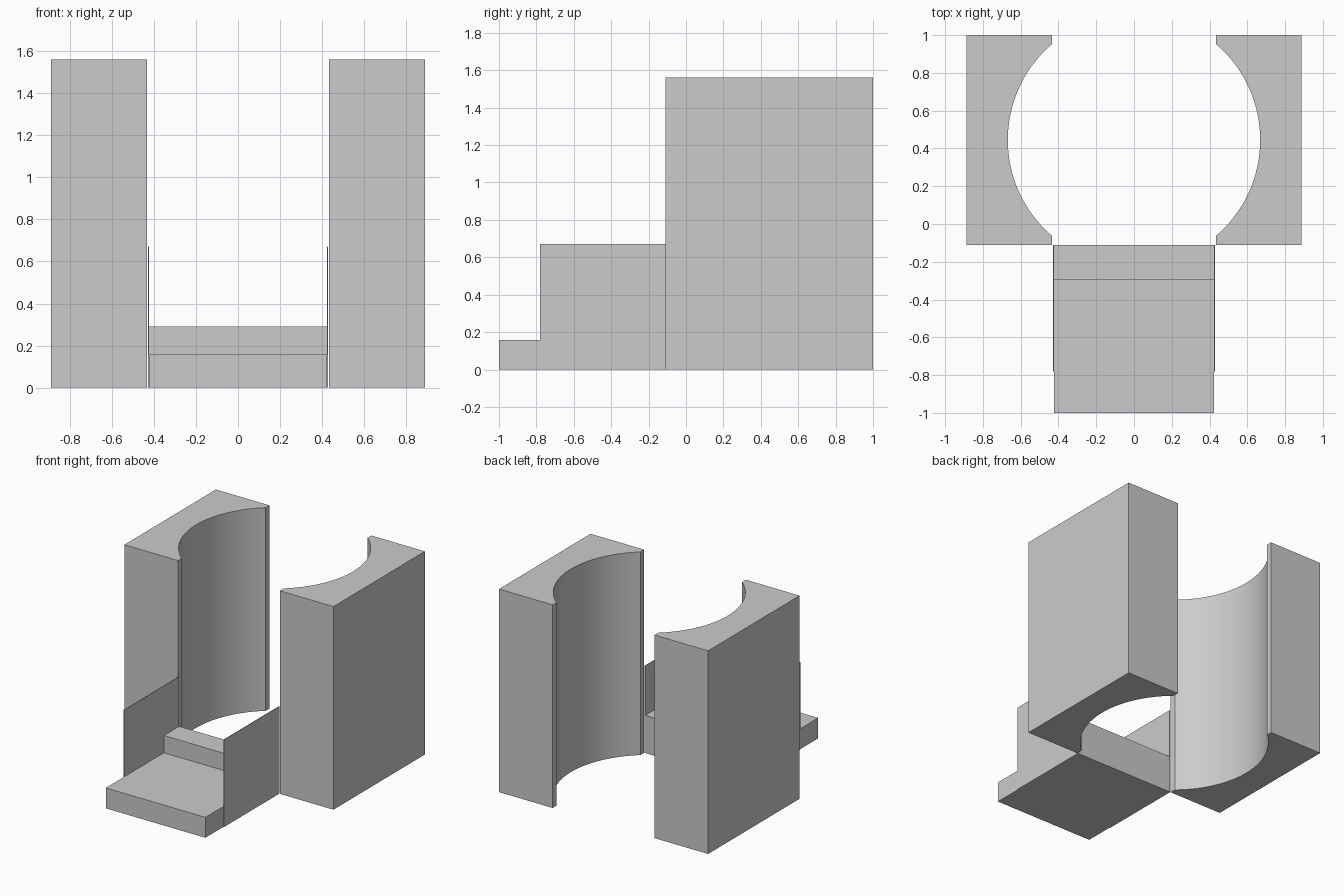
import bpy
import bmesh
import math

cube = bpy.data.objects.get("Cube")
if cube:
    bpy.data.objects.remove(cube, do_unlink=True)

grey = bpy.data.materials.new("plain grey")
grey.use_nodes = True
colour = (0.6, 0.6, 0.6, 1)
grey.diffuse_color = colour
grey.node_tree.nodes["Principled BSDF"].inputs["Base Color"].default_value = colour


def extrude_profile(name, points, offset):
    """Closed solid made by sweeping a 3D outline along an offset."""
    bm = bmesh.new()
    face = bm.faces.new([bm.verts.new(p) for p in points])
    moved = bmesh.ops.extrude_face_region(bm, geom=[face], use_keep_orig=True)["geom"]
    bmesh.ops.translate(bm, vec=offset,
                        verts=[v for v in moved if isinstance(v, bmesh.types.BMVert)])
    bmesh.ops.recalc_face_normals(bm, faces=bm.faces)
    mesh = bpy.data.meshes.new(name)
    bm.to_mesh(mesh)
    bm.free()
    mesh.materials.append(grey)
    obj = bpy.data.objects.new(name, mesh)
    bpy.context.collection.objects.link(obj)
    return obj


# Shared dimensions
inner, outer, height = 0.433, 0.888, 1.56
front, back = -0.11, 1.0
centre_y, radius, segments = 0.445, 0.668, 48
half_angle = math.acos(inner / radius)

for side, sign in (("left", 1), ("right", -1)):
    # Tall block with a cylindrical hollow in its inner face
    outline = [(inner, front), (outer, front), (outer, back), (inner, back)]
    for i in range(segments + 1):
        a = half_angle * (1 - 2 * i / segments)
        outline.append((radius * math.cos(a), centre_y + radius * math.sin(a)))
    block = extrude_profile(side + "_hollowed_block",
                            [(sign * x, y, 0) for x, y in outline], (0, 0, height))
    bpy.ops.object.select_all(action="DESELECT")
    block.select_set(True)
    bpy.context.view_layer.objects.active = block
    bpy.ops.object.shade_smooth_by_angle(angle=math.radians(20))

    # Thin panel beside the steps
    panel = [(-0.78, 0), (front, 0), (front, 0.67), (-0.78, 0.67)]
    extrude_profile(side + "_side_panel",
                    [(sign * 0.423, y, z) for y, z in panel], (sign * 0.005, 0, 0))

# Two steps as one solid
steps = [(-1, 0), (front, 0), (front, 0.29), (-0.295, 0.29), (-0.295, 0.157), (-1, 0.157)]
extrude_profile("steps", [(-0.423, y, z) for y, z in steps], (0.846, 0, 0))
